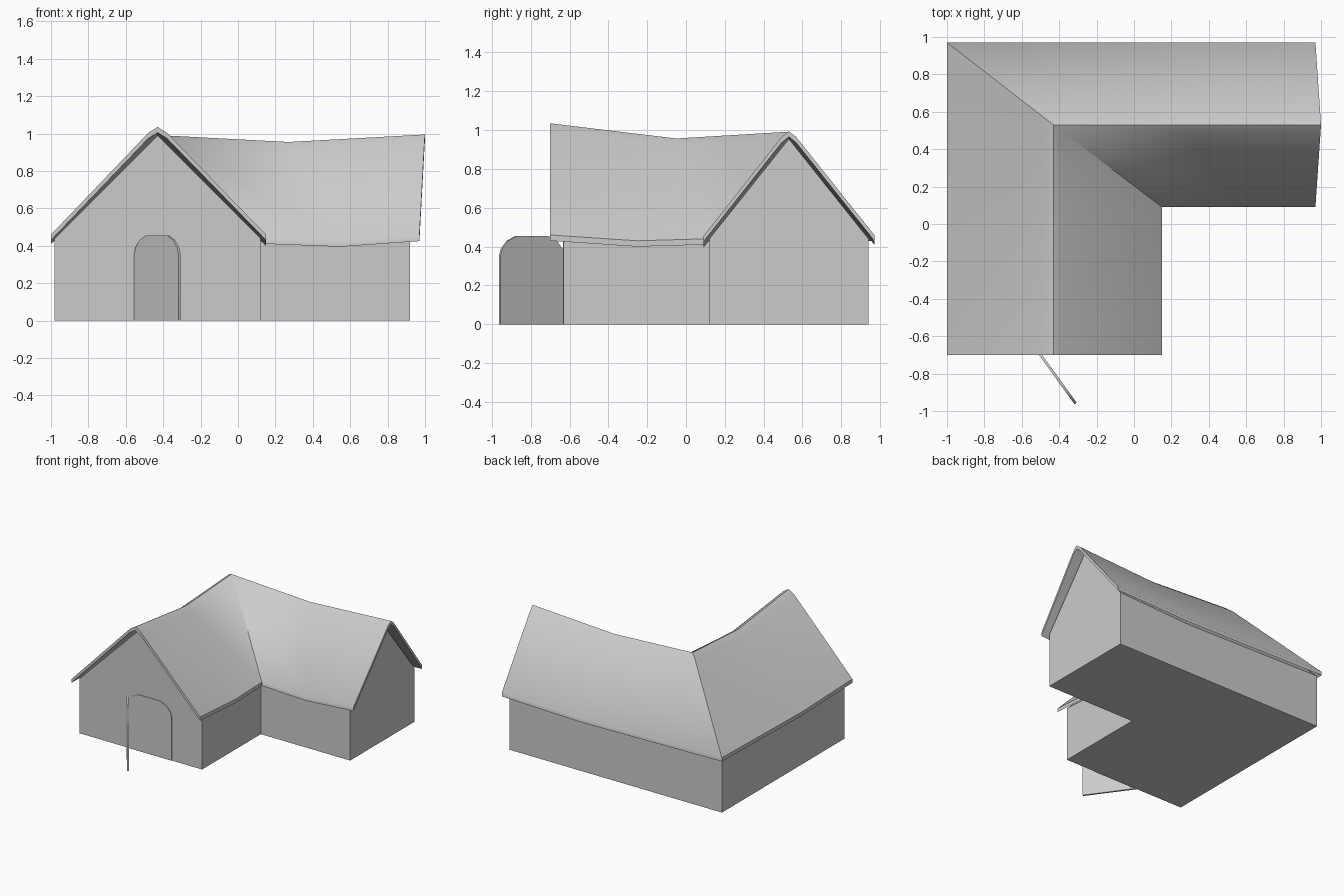
import bpy, bmesh, math
from mathutils import Vector

if "Cube" in bpy.data.objects:
    bpy.data.objects.remove(bpy.data.objects["Cube"])


def finish(name, bm, smooth=None):
    bmesh.ops.recalc_face_normals(bm, faces=bm.faces[:])
    mesh = bpy.data.meshes.new(name)
    bm.to_mesh(mesh)
    bm.free()
    ob = bpy.data.objects.new(name, mesh)
    bpy.context.collection.objects.link(ob)
    if smooth:
        bpy.ops.object.select_all(action='DESELECT')
        ob.select_set(True)
        bpy.context.view_layer.objects.active = ob
        bpy.ops.object.shade_smooth_by_angle(angle=math.radians(smooth))
    return ob


def loft(name, sections, smooth=None):
    """Skin closed sections into a solid with capped ends."""
    bm = bmesh.new()
    rings = [[bm.verts.new(p) for p in s] for s in sections]
    n = len(rings[0])
    for a, b in zip(rings, rings[1:]):
        for i in range(n):
            j = (i + 1) % n
            bm.faces.new((a[i], a[j], b[j], b[i]))
    bm.faces.new(rings[0])
    bm.faces.new(rings[-1])
    return finish(name, bm, smooth)


RX, RY = -0.43, 0.53   # ridge lines of the front and side wings

# Stations along the L: (outer eave xy, ridge xy, inner eave xy, ridge z, eave z)
roof_stations = [
    ((-1.0, -0.70), (RX, -0.70), (0.15, -0.70), 1.035, 0.43),
    ((-1.0, -0.05), (RX, -0.05), (0.15, -0.25), 0.957, 0.40),
    ((-1.0, 0.97), (RX, RY), (0.15, 0.09), 0.992, 0.41),
    ((0.27, 0.97), (0.27, RY), (0.55, 0.09), 0.955, 0.395),
    ((0.97, 0.97), (1.0, RY), (0.97, 0.09), 0.995, 0.425),
]
# Outer eaves stay level at the back corner, inner ones dip mid-wing
OUTER_EAVE = [0.43, 0.41, 0.43, 0.41, 0.43]


def roof_section(st, oz):
    o, r, i = (Vector(p) for p in st[:3])
    rz, ez, t = st[3], st[4], 0.03
    so, si = r.lerp(o, 0.085), r.lerp(i, 0.085)   # rounded ridge shoulders
    top = [(o, oz + t), (so, rz - 0.03), (r, rz), (si, rz - 0.03), (i, ez + t)]
    under = [(i, ez), (si, rz - 0.03 - t), (r, rz - t), (so, rz - 0.03 - t), (o, oz)]
    return [(p.x, p.y, z) for p, z in top + under]


loft("roof", [roof_section(s, z) for s, z in zip(roof_stations, OUTER_EAVE)], 45)

# Walls with gables, following the roof underside
wall_stations = [
    ((-0.98, -0.63), (RX, -0.63), (0.12, -0.63), 0.99, 0.44),
    ((-0.98, -0.05), (RX, -0.05), (0.12, -0.25), 0.92, 0.415),
    ((-0.98, 0.94), (RX, RY), (0.12, 0.12), 0.95, 0.43),
    ((0.27, 0.94), (0.27, RY), (0.55, 0.12), 0.915, 0.41),
    ((0.92, 0.94), (0.92, RY), (0.92, 0.12), 0.955, 0.44),
]


def wall_section(st):
    o, r, i, rz, ez = st
    return [(*o, 0), (*o, ez), (*r, rz), (*i, ez), (*i, 0)]


loft("walls", [wall_section(s) for s in wall_stations], 30)

# Arched outline: (fraction of width, height)
ARCH = [(0, 0), (0, 0.35), (0.03, 0.39), (0.12, 0.43), (0.26, 0.455)]
ARCH += [(1 - u, z) for u, z in reversed(ARCH)]


def arch_plate(name, start, end, thick):
    a, b = Vector((*start, 0)), Vector((*end, 0))
    n = (b - a).normalized().cross(Vector((0, 0, 1))) * thick / 2
    rings = [[a.lerp(b, u) + Vector((0, 0, z)) + s * n for u, z in ARCH]
             for s in (-1, 1)]
    return loft(name, rings, 30)


# Doorway panel and the open door swung outwards from its left edge
arch_plate("doorway", (-0.55, -0.63), (-0.15, -0.63), 0.008)
arch_plate("door", (-0.55, -0.63), (-0.312, -0.96), 0.014)
